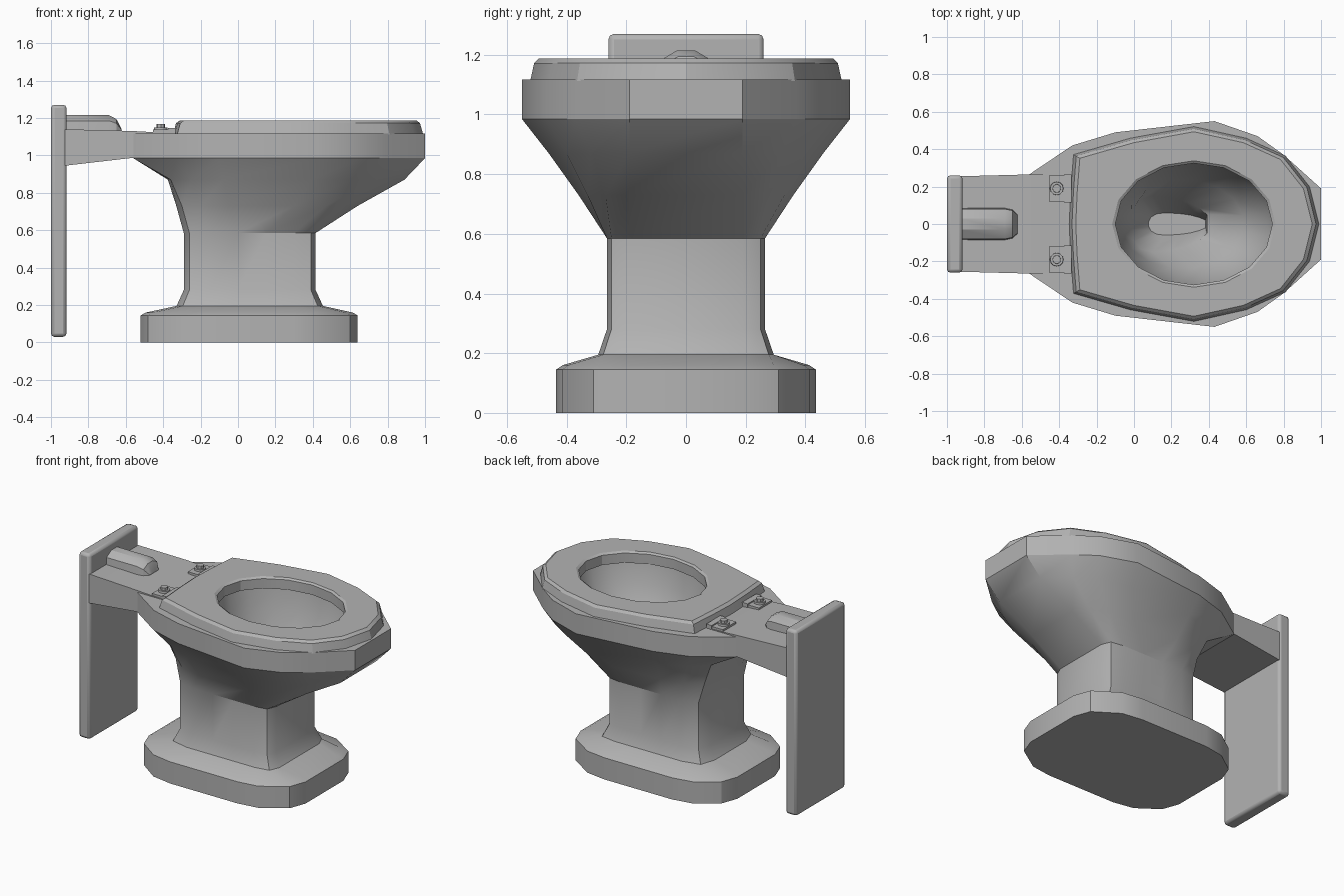
import bpy, bmesh, math
from mathutils import Matrix

old = bpy.data.objects.get("Cube")
if old:
    bpy.data.objects.remove(old, do_unlink=True)

mat = bpy.data.materials.new("grey ceramic")
mat.use_nodes = True
GREY = (0.45, 0.45, 0.45, 1)
mat.diffuse_color = GREY
mat.node_tree.nodes["Principled BSDF"].inputs["Base Color"].default_value = GREY


def finish(name, bm, bevel=0, angle=30):
    bmesh.ops.recalc_face_normals(bm, faces=bm.faces)
    me = bpy.data.meshes.new(name)
    bm.to_mesh(me)
    bm.free()
    me.materials.append(mat)
    ob = bpy.data.objects.new(name, me)
    bpy.context.collection.objects.link(ob)
    if bevel:
        mod = ob.modifiers.new("rounded edges", "BEVEL")
        mod.width, mod.segments = bevel, 2
    bpy.ops.object.select_all(action="DESELECT")
    ob.select_set(True)
    bpy.context.view_layer.objects.active = ob
    bpy.ops.object.shade_smooth_by_angle(angle=math.radians(angle))
    return ob


def mirror(half):
    """Closed outline from its +y half, keeping points on the axis single."""
    return half + [(x, -y) for x, y in reversed(half) if y > 0]


def level(outline, z):
    return [(x, y, z) for x, y in outline]


def scaled(outline, s, cx):
    return [(cx + (x - cx) * s, y * s) for x, y in outline]


def ellipse(cx, rx, ry, offset=0.0, n=16):
    turns = [(i + offset) * 2 * math.pi / n for i in range(n)]
    return [(cx + rx * math.cos(t), ry * math.sin(t)) for t in turns]


def loft(name, rings, closed=False, angle=30):
    """Skin matching rings; cap the ends, or join last ring to first."""
    bm = bmesh.new()
    loops = [[bm.verts.new(p) for p in ring] for ring in rings]
    pairs = list(zip(loops, loops[1:]))
    if closed:
        pairs.append((loops[-1], loops[0]))
    else:
        bm.faces.new(loops[0])
        bm.faces.new(loops[-1])
    n = len(loops[0])
    for a, b in pairs:
        for i in range(n):
            j = (i + 1) % n
            bm.faces.new((a[i], a[j], b[j], b[i]))
    return finish(name, bm, angle=angle)


def box(name, lo, hi, bevel=0):
    bm = bmesh.new()
    bmesh.ops.create_cube(bm, size=1)
    for v in bm.verts:
        v.co = [(a + b) / 2 + c * (b - a) for a, b, c in zip(lo, hi, v.co)]
    return finish(name, bm, bevel)


# Pedestal, flared bowl and rim as one hollow body
foot = mirror([(.64, .2), (.6, .31), (.44, .415), (.3, .435),
               (-.2, .435), (-.34, .41), (-.48, .31), (-.52, .2)])
column = mirror([(.415, .19), (.39, .25), (.3, .265), (.15, .265),
                 (0, .265), (-.15, .265), (-.26, .24), (-.29, .15)])
flare = mirror([(.64, .19), (.57, .27), (.47, .33), (.3, .36),
                (-.05, .345), (-.2, .31), (-.3, .23), (-.33, .12)])
shoulder = mirror([(.89, .19), (.74, .32), (.61, .4), (.4, .46),
                   (-.08, .42), (-.25, .35), (-.36, .25), (-.375, .12)])
rim = mirror([(1, .19), (.8, .37), (.66, .47), (.43, .55),
              (-.1, .49), (-.33, .42), (-.56, .265), (-.56, .1)])
drain = mirror([(.39, .05), (.35, .085), (.28, .12), (.2, .14),
                (.1, .15), (.04, .135), (0, .09), (-.015, .03)])
loft("pedestal_and_bowl", [
    level(foot, 0), level(foot, .145), level(scaled(foot, .95, .06), .16),
    level(scaled(column, 1.11, .06), .195), level(column, .28),
    level(column, .585), level(flare, .73), level(shoulder, .87),
    level(rim, .985), level(rim, 1.118),
    level(ellipse(.32, .44, .34, .5), 1.118),
    level(ellipse(.31, .41, .32, .5), .98),
    level(ellipse(.26, .33, .24, .5), .78),
    level(drain, .64),
    level([(x * .75 + .09, y * .4) for x, y in drain], .48),
])

# Seat ring with a chamfered outer edge
seat = mirror([(.99, 0), (.94, .2), (.81, .365), (.6, .46), (.32, .522),
               (-.02, .46), (-.325, .372), (-.34, .18), (-.348, 0)])
hole = ellipse(.32, .42, .325)
loft("seat", [
    level(seat, 1.112), level(scaled(seat, .975, .32), 1.172),
    level(scaled(seat, .945, .32), 1.187),
    level(scaled(hole, 1.04, .32), 1.187), level(hole, 1.177),
    level(hole, 1.112)], closed=True, angle=25)

# Arm joining the bowl to the wall plate
loft("rear_arm", [
    [(x, y, z) for y, z in ((w, lo), (w, hi), (-w, hi), (-w, lo))]
    for x, w, lo, hi in ((-.94, .255, .943, 1.14), (-.56, .265, .987, 1.13),
                         (-.36, .265, 1.0, 1.119))])
box("wall_plate", (-1, -.26, .03), (-.917, .26, 1.27), bevel=.018)

# Ridged inlet cover with a sloped nose
section = [(.085, 0), (.08, .055), (.03, .085),
           (-.03, .085), (-.08, .055), (-.085, 0)]
loft("inlet_cover", [
    [(x, y * w, 1.13 + z * h) for y, z in section]
    for x, w, h in ((-.93, 1, 1), (-.69, 1, 1), (-.65, .9, .75),
                    (-.622, .6, .1))])

# Seat hinges: plate, raised bracket, washer and bolt
for side, word in ((1, "left"), (-1, "right")):
    y = .19 * side
    box(word + "_hinge_plate", (-.455, y - .07, 1.11), (-.36, y + .07, 1.137))
    box(word + "_hinge_bracket", (-.375, y - .074, 1.11), (-.335, y + .074, 1.145))
    for part, r, top, sides in (("washer", .038, 1.15, 12), ("bolt", .025, 1.168, 8)):
        bm = bmesh.new()
        bmesh.ops.create_cone(bm, cap_ends=True, segments=sides, radius1=r,
                              radius2=r * .92, depth=top - 1.12,
                              matrix=Matrix.Translation((-.413, y, (top + 1.12) / 2)))
        finish(word + "_hinge_" + part, bm)
